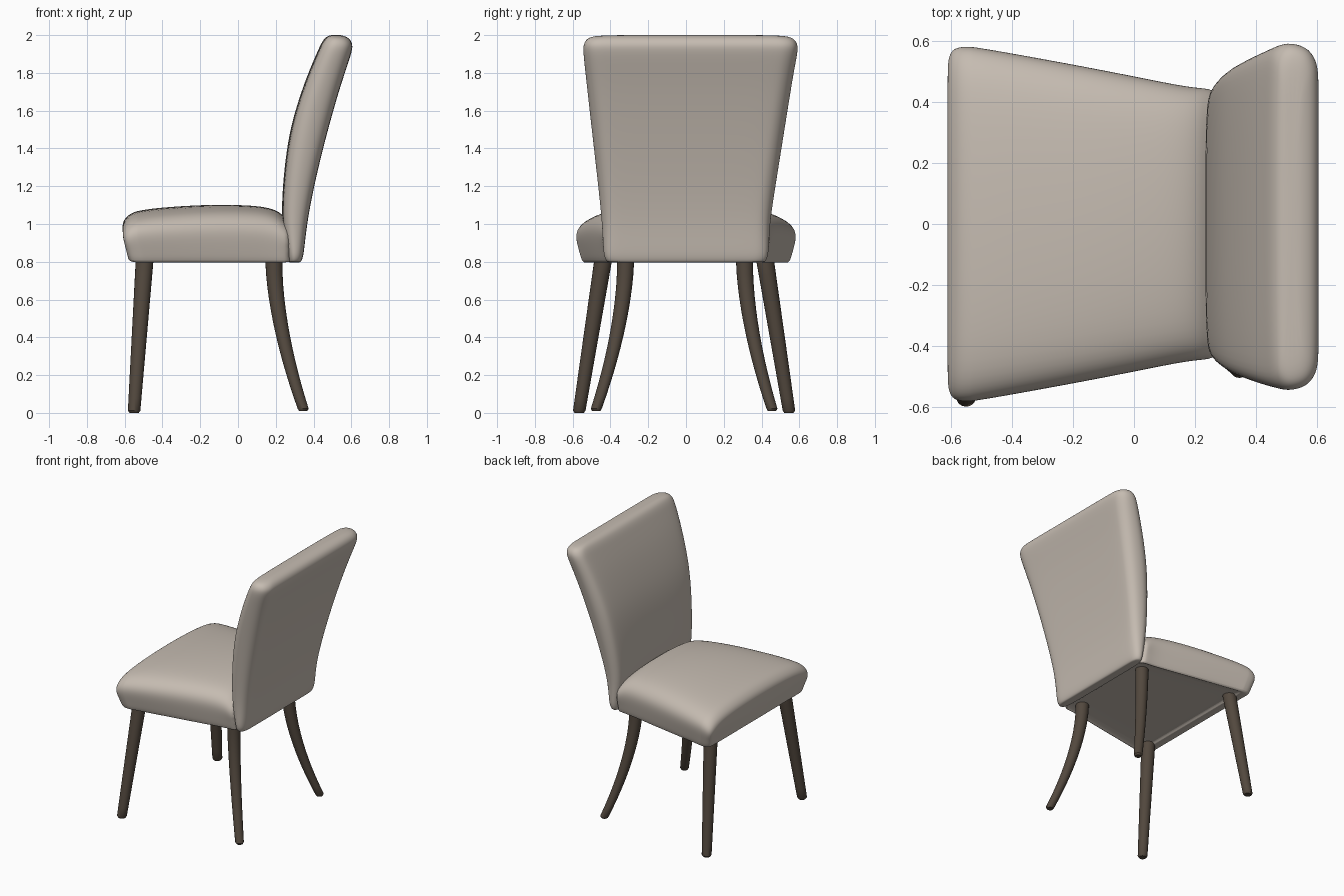
import bpy, bmesh, math


def material(name, rgb):
    m = bpy.data.materials.new(name)
    m.diffuse_color = (*rgb, 1)
    return m


fabric = material("beige upholstery", (0.56, 0.50, 0.44))
wood = material("dark brown wood", (0.085, 0.065, 0.048))


def loft(name, rings, mat, subdiv=0, angle=50):
    """Skin a list of equal-length closed rings and cap both ends."""
    bm = bmesh.new()
    vs = [[bm.verts.new(p) for p in r] for r in rings]
    n = len(rings[0])
    for a, b in zip(vs, vs[1:]):
        for i in range(n):
            j = (i + 1) % n
            bm.faces.new((a[i], a[j], b[j], b[i]))
    bm.faces.new(vs[0])
    bm.faces.new(vs[-1])
    bmesh.ops.recalc_face_normals(bm, faces=bm.faces)
    me = bpy.data.meshes.new(name)
    bm.to_mesh(me)
    bm.free()
    me.materials.append(mat)
    ob = bpy.data.objects.new(name, me)
    bpy.context.collection.objects.link(ob)
    if subdiv:
        mod = ob.modifiers.new("smooth", 'SUBSURF')
        mod.levels = mod.render_levels = subdiv
    bpy.ops.object.select_all(action='DESELECT')
    ob.select_set(True)
    bpy.context.view_layer.objects.active = ob
    bpy.ops.object.shade_smooth_by_angle(angle=math.radians(angle))
    return ob


# Seat: crowned cross-sections swept from the front edge to the backrest
def seat_ring(x, w, bottom, top, recess):
    h = top - bottom
    half = [(0.45, recess), (0.90, recess), (0.905, 0), (0.945, 0), (0.97, 0.06),
            (1.0, 0.45 * h), (0.995, 0.62 * h), (0.94, 0.77 * h),
            (0.80, 0.90 * h), (0.45, 0.975 * h)]
    pts = [(0, recess)] + half + [(0, h)] + [(-y, z) for y, z in reversed(half)]
    # the front edge tucks in slightly towards the bottom
    tuck = lambda z: 0.03 * max(0, 1 - z / 0.12) if x < -0.5 else 0
    return [(x + tuck(z), y * w, bottom + z) for y, z in pts]


seat_sections = [
    (-0.612, 0.520, 0.820, 0.985, 0), (-0.610, 0.545, 0.812, 1.005, 0),
    (-0.600, 0.572, 0.802, 1.030, 0), (-0.570, 0.583, 0.796, 1.058, 0),
    (-0.535, 0.582, 0.796, 1.070, 0), (-0.530, 0.582, 0.796, 1.071, 0.015),
    (-0.44, 0.568, 0.796, 1.088, 0.015), (-0.15, 0.515, 0.796, 1.107, 0.015),
    (0.05, 0.475, 0.796, 1.102, 0.015), (0.15, 0.455, 0.796, 1.092, 0.015),
    (0.21, 0.447, 0.796, 1.072, 0.015), (0.24, 0.445, 0.796, 1.045, 0.015),
    (0.30, 0.43, 0.796, 1.0, 0.015)]
loft("seat", [seat_ring(*s) for s in seat_sections], fabric, 2)


# Backrest: rounded cross-sections stacked upwards, leaning and flaring
def back_ring(z, xf, xb, yl, yr):
    t, c, w = xb - xf, (yl + yr) / 2, (yr - yl) / 2
    half = [(0.0, 0.5), (0.03, 0.85), (0.10, 0.95), (0.32, 1.0),
            (0.55, 1.0), (0.82, 0.97), (0.97, 0.89), (1.0, 0.80), (1.0, 0.4)]
    pts = [(0, 0)] + half + [(1, 0)] + [(x, -y) for x, y in reversed(half)]
    return [(xf + x * t, c + y * w, z) for x, y in pts]


back_sections = [
    (0.796, 0.27, 0.325, -0.405, 0.405), (0.800, 0.268, 0.335, -0.42, 0.42),
    (0.830, 0.262, 0.346, -0.436, 0.436), (0.90, 0.25, 0.354, -0.440, 0.440),
    (1.02, 0.230, 0.368, -0.446, 0.446), (1.2, 0.236, 0.402, -0.465, 0.474),
    (1.4, 0.258, 0.450, -0.488, 0.506), (1.55, 0.288, 0.490, -0.505, 0.530),
    (1.7, 0.335, 0.533, -0.522, 0.554), (1.82, 0.380, 0.572, -0.535, 0.574),
    (1.92, 0.424, 0.606, -0.546, 0.594), (1.955, 0.440, 0.606, -0.542, 0.590),
    (1.982, 0.457, 0.590, -0.525, 0.572), (1.995, 0.475, 0.565, -0.49, 0.535),
    (2.001, 0.495, 0.540, -0.40, 0.44)]
loft("backrest", [back_ring(*s) for s in back_sections], fabric, 2)


# Legs: round rings following a path from seat to floor
def leg(name, top, foot, r0, r1, power, z0):
    rings = []
    steps = [i / 12 for i in range(13)]
    for t in [-0.06] + steps + [1.0]:
        k = max(t, 0) ** power
        r = r0 + (r1 - r0) * max(t, 0)
        z = 0.8 + (z0 + 0.012 - 0.8) * t
        if len(rings) == 13:
            z, r = z0 + 0.012, r1
        elif len(rings) > 13:
            z, r = z0, r1 * 0.75
        cx = top[0] + (foot[0] - top[0]) * k
        cy = top[1] + (foot[1] - top[1]) * k
        rings.append([(cx + r * math.cos(a), cy + r * math.sin(a), z)
                      for a in (2 * math.pi * i / 20 for i in range(20))])
    loft(name, rings, wood, 0, 40)


for side, s in (("left", 1), ("right", -1)):
    leg("front_leg_" + side, (-0.495, s * 0.43 - 0.01),
        (-0.55, s * 0.555 - 0.01), 0.047, 0.033, 1.0, 0.0)
    leg("rear_leg_" + side, (0.19, s * 0.315 - 0.005),
        (0.345, s * 0.465 - 0.01), 0.045, 0.029, 1.7, 0.01)
